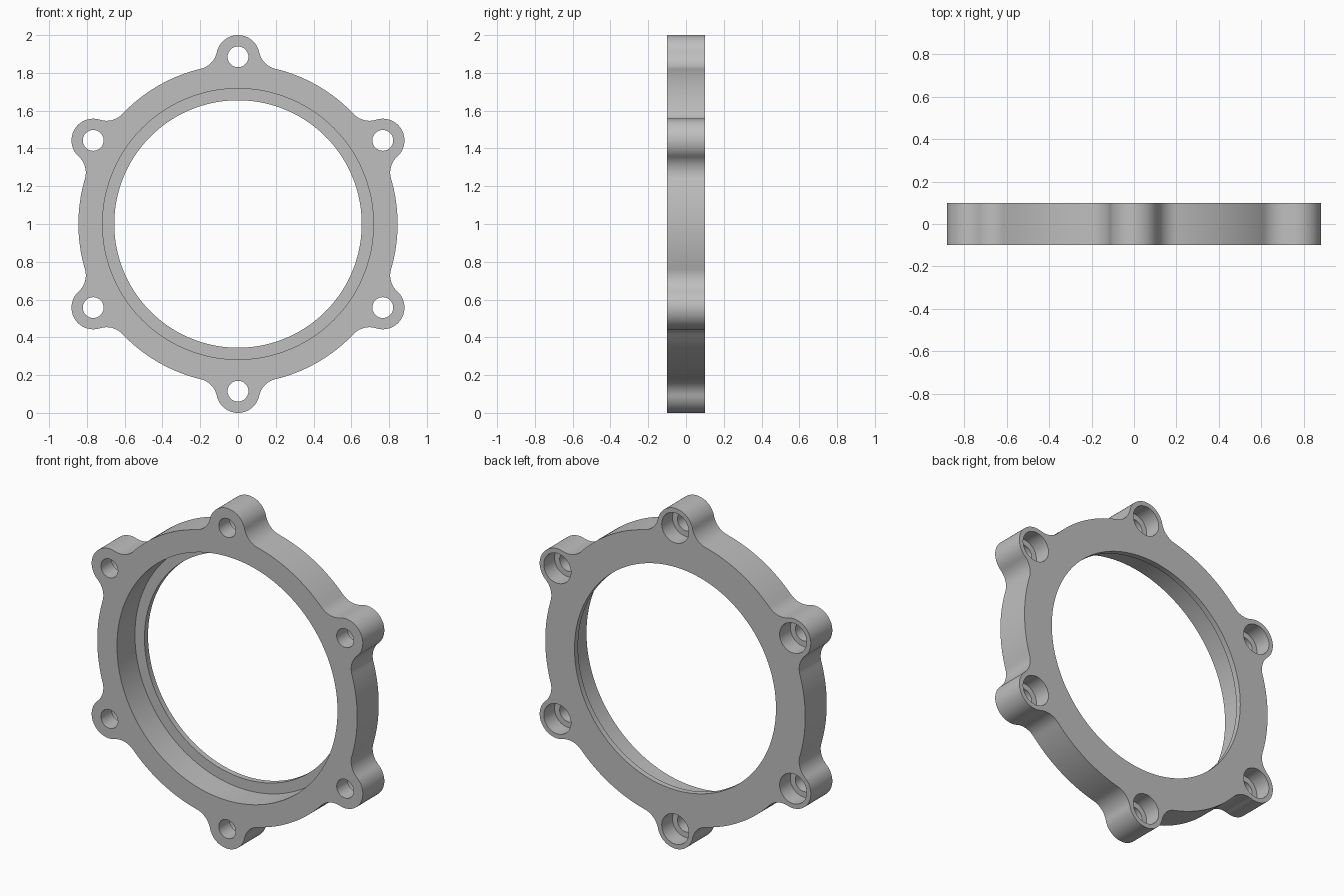
import bpy, bmesh
from math import pi, cos, sin, acos, atan2, sqrt
from mathutils import Matrix, Vector

cube = bpy.data.objects.get("Cube")
if cube:
    bpy.data.objects.remove(cube, do_unlink=True)

HALF = 0.1                       # half thickness along y
RING_R, BORE_R, SEAT_R = 0.845, 0.655, 0.717
SEAT_DEPTH = 0.167
LUGS, LUG_DIST, LUG_R, FILLET = 6, 0.885, 0.115, 0.115
HOLE_R, HEAD_R, HEAD_DEPTH = 0.055, 0.088, 0.1
CENTRE_Z = 1.0


def arc(centre, radius, start, end, steps):
    return [Vector((centre[0] + radius * cos(start + (end - start) * i / steps),
                    centre[1] + radius * sin(start + (end - start) * i / steps)))
            for i in range(steps + 1)]


def outline():
    """Ring outline with filleted lugs, as points in the x-z plane."""
    far = RING_R + FILLET
    near = LUG_R + FILLET
    phi = acos((far ** 2 + LUG_DIST ** 2 - near ** 2) / (2 * far * LUG_DIST))
    fx, fy = far * cos(phi), far * sin(phi)
    turn = atan2(fy, LUG_DIST - fx)
    step = 2 * pi / LUGS
    sector = arc((fx, -fy), FILLET, pi - phi, turn, 14)
    sector += arc((LUG_DIST, 0), LUG_R, turn - pi, pi - turn, 32)[1:]
    sector += arc((fx, fy), FILLET, -turn, phi - pi, 14)[1:]
    sector += arc((0, 0), RING_R, phi, step - phi, 24)[1:-1]
    points = []
    for k in range(LUGS):
        turned = Matrix.Rotation(pi / 2 + k * step, 2)
        points += [turned @ p for p in sector]
    return points


def add_lathe(bm, x, z, profile, steps):
    """Closed solid turned about an axis parallel to y; profile is (radius, y)."""
    rings = [[bm.verts.new((p.x, y, p.y)) for p in arc((x, z), r, 0, 2 * pi, steps)[:-1]]
             for r, y in profile]
    for a, b in zip(rings, rings[1:]):
        for i in range(steps):
            j = (i + 1) % steps
            bm.faces.new((a[i], a[j], b[j], b[i]))
    bm.faces.new(rings[0])
    bm.faces.new(rings[-1])


def make_object(name, bm):
    bmesh.ops.recalc_face_normals(bm, faces=bm.faces)
    mesh = bpy.data.meshes.new(name)
    bm.to_mesh(mesh)
    bm.free()
    obj = bpy.data.objects.new(name, mesh)
    bpy.context.collection.objects.link(obj)
    return obj


# Solid flange plate
bm = bmesh.new()
face = bm.faces.new([bm.verts.new((p.x, -HALF, p.y + CENTRE_Z)) for p in outline()])
lifted = bmesh.ops.extrude_face_region(bm, geom=[face], use_keep_orig=True)
bmesh.ops.translate(bm, vec=(0, 2 * HALF, 0),
                    verts=[v for v in lifted["geom"] if isinstance(v, bmesh.types.BMVert)])
flange = make_object("flange_ring", bm)

# Cutter: stepped central opening and counterbored screw holes
bm = bmesh.new()
seat_y = SEAT_DEPTH - HALF
add_lathe(bm, 0, CENTRE_Z, [(SEAT_R, -0.2), (SEAT_R, seat_y), (BORE_R, seat_y), (BORE_R, 0.2)], 160)
head_y = HALF - HEAD_DEPTH
for k in range(LUGS):
    a = pi / 2 + k * 2 * pi / LUGS
    add_lathe(bm, LUG_DIST * cos(a), CENTRE_Z + LUG_DIST * sin(a),
              [(HOLE_R, -0.2), (HOLE_R, head_y), (HEAD_R, head_y), (HEAD_R, 0.2)], 48)
cutter = make_object("hole_cutter", bm)
cutter.hide_render = True

cut = flange.modifiers.new("holes", "BOOLEAN")
cut.operation = "DIFFERENCE"
cut.solver = "EXACT"
cut.object = cutter
bpy.ops.object.select_all(action="DESELECT")
flange.select_set(True)
bpy.context.view_layer.objects.active = flange
bpy.ops.object.modifier_apply(modifier=cut.name)
bpy.data.objects.remove(cutter, do_unlink=True)

# Plain grey metal
grey = bpy.data.materials.new("light_grey")
grey.use_nodes = True
colour = (0.52, 0.52, 0.52, 1)
grey.diffuse_color = colour
grey.node_tree.nodes["Principled BSDF"].inputs["Base Color"].default_value = colour
flange.data.materials.clear()
flange.data.materials.append(grey)
bpy.ops.object.shade_smooth_by_angle(angle=pi / 6)
